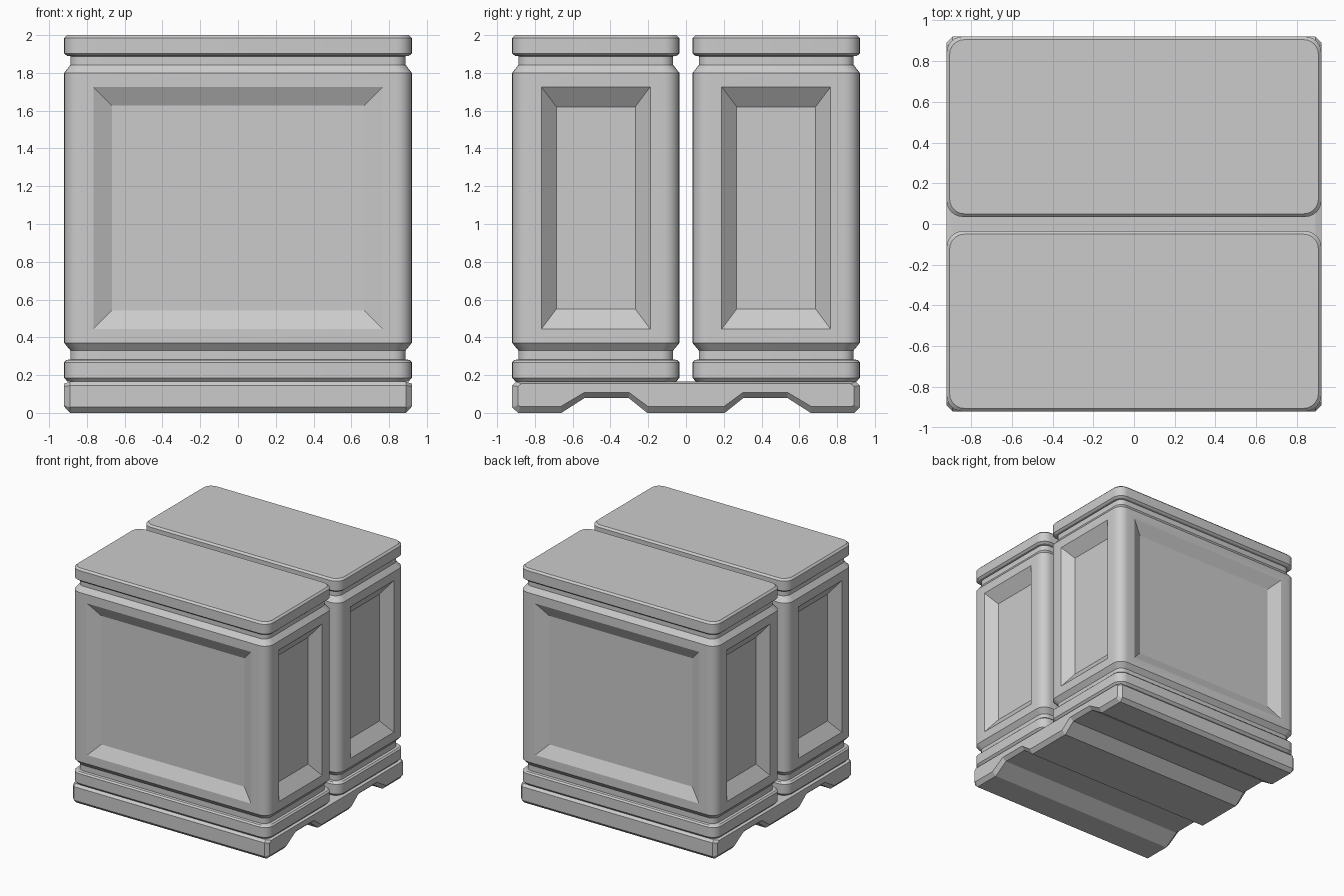
import bpy, bmesh
from math import sin, cos, pi, radians

if "Cube" in bpy.data.objects:
    bpy.data.objects.remove(bpy.data.objects["Cube"])

HX, HY, R, SEG = 0.92, 0.4425, 0.08, 6   # container half sizes, corner radius
CY = 0.4775                              # container centre offset in y


def finish(name, bm):
    bmesh.ops.recalc_face_normals(bm, faces=bm.faces[:])
    mesh = bpy.data.meshes.new(name)
    bm.to_mesh(mesh)
    bm.free()
    ob = bpy.data.objects.new(name, mesh)
    bpy.context.collection.objects.link(ob)
    bpy.ops.object.select_all(action='DESELECT')
    ob.select_set(True)
    bpy.context.view_layer.objects.active = ob
    bpy.ops.object.shade_smooth_by_angle(angle=radians(17))
    return ob


def loft(bm, rings):
    loops = [[bm.verts.new(p) for p in ring] for ring in rings]
    n = len(loops[0])
    for a, b in zip(loops, loops[1:]):
        for i in range(n):
            j = (i + 1) % n
            bm.faces.new((a[i], a[j], b[j], b[i]))
    bm.faces.new(loops[0][::-1])
    bm.faces.new(loops[-1])


def rounded_ring(inset, z, cy):
    r = R - inset * 0.5
    hx, hy = HX - inset - r, HY - inset - r
    pts = []
    for k, (sx, sy) in enumerate([(1, 1), (-1, 1), (-1, -1), (1, -1)]):
        for i in range(SEG + 1):
            a = (k + i / SEG) * pi / 2
            pts.append((sx * hx + r * cos(a), cy + sy * hy + r * sin(a), z))
    return pts


def container(name, cy):
    # stacked outline: foot flange, groove, body, groove, lid (inset, height)
    profile = [(0.018, 0.165), (0.0, 0.185), (0.0, 0.268), (0.012, 0.28),
               (0.033, 0.283), (0.033, 0.33), (0.0, 0.37), (0.0, 1.80),
               (0.033, 1.843), (0.033, 1.888), (0.015, 1.89), (0.0, 1.903),
               (0.0, 1.985), (0.015, 2.0)]
    bm = bmesh.new()
    loft(bm, [rounded_ring(i, z, cy) for i, z in profile])
    bmesh.ops.recalc_face_normals(bm, faces=bm.faces[:])
    # recessed panels on the four large flat sides
    panels = [f for f in bm.faces if f.calc_area() > 0.8 and abs(f.normal.z) < 0.1]
    for f in panels:
        end = abs(f.normal.x) > 0.9
        bmesh.ops.inset_individual(bm, faces=[f], thickness=0.105)
        bmesh.ops.inset_individual(bm, faces=[f], thickness=0.112 if end else 0.138,
                                   depth=-0.078 if end else -0.05)
        if end:
            for v in f.verts:
                v.co.z += 0.026 if v.co.z < 1 else -0.026
    return finish(name, bm)


container("front_container", -CY)
container("back_container", CY)

# pallet base: notched profile run along x, chamfered at both ends
under = [(0.89, 0.0), (0.66, 0.0), (0.535, 0.08), (0.305, 0.08), (0.205, 0.0)]
half = [(0.90, 0.165), (0.92, 0.145), (0.92, 0.03)] + under
end_half = [(0.87, 0.155), (0.89, 0.14), (0.89, 0.04), (0.875, 0.033), (0.665, 0.033),
            (0.54, 0.107), (0.30, 0.107), (0.20, 0.033)]


def base_ring(x, pts):
    full = pts + [(-y, z) for y, z in reversed(pts)]
    return [(x, y, z) for y, z in full]


bm = bmesh.new()
loft(bm, [base_ring(-0.92, end_half), base_ring(-0.89, half),
          base_ring(0.89, half), base_ring(0.92, end_half)])
finish("pallet_base", bm)
